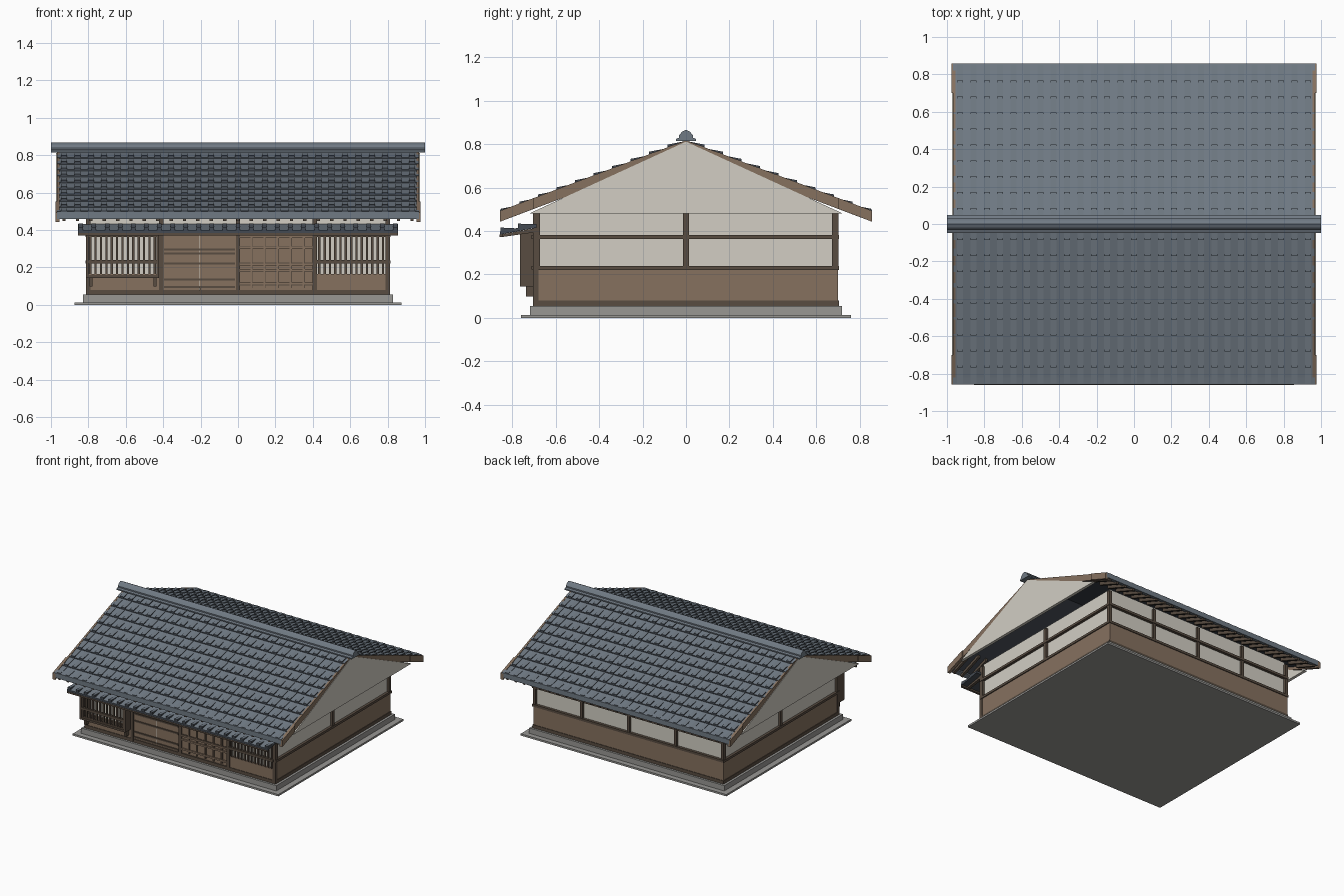
import bpy, bmesh

old = bpy.data.objects.get("Cube")
if old:
    bpy.data.objects.remove(old)


def material(name, r, g, b):
    lin = [((c / 255 + 0.055) / 1.055) ** 2.4 for c in (r, g, b)] + [1.0]
    m = bpy.data.materials.new(name)
    m.use_nodes = True
    m.diffuse_color = lin
    bsdf = next(n for n in m.node_tree.nodes if n.type == 'BSDF_PRINCIPLED')
    bsdf.inputs["Base Color"].default_value = lin
    bsdf.inputs["Roughness"].default_value = 0.8
    return m


PLASTER = material("plaster", 210, 206, 196)
WOOD = material("brown_wood", 134, 113, 95)
DARK = material("dark_wood", 88, 76, 65)
SLATE = material("slate", 112, 122, 132)
SHADE = material("dark_slate", 68, 74, 82)
STONE = material("stone", 152, 151, 148)


def prism(bm, pts, x0, x1):
    """Extrude a (y, z) outline along x."""
    a = [bm.verts.new((x0, y, z)) for y, z in pts]
    b = [bm.verts.new((x1, y, z)) for y, z in pts]
    bm.faces.new(a)
    bm.faces.new(b[::-1])
    for i in range(len(pts)):
        j = (i + 1) % len(pts)
        bm.faces.new((a[j], a[i], b[i], b[j]))


def finish(name, bm, *mats, rule=None):
    bmesh.ops.recalc_face_normals(bm, faces=bm.faces)
    if rule:
        for f in bm.faces:
            f.material_index = rule(f)
    me = bpy.data.meshes.new(name)
    bm.to_mesh(me)
    bm.free()
    for m in mats:
        me.materials.append(m)
    ob = bpy.data.objects.new(name, me)
    bpy.context.collection.objects.link(ob)
    return ob


def boxes(name, mat, *bounds):
    """Boxes given as (x0, x1, y0, y1, z0, z1)."""
    bm = bmesh.new()
    for x0, x1, y0, y1, z0, z1 in bounds:
        prism(bm, [(y0, z0), (y1, z0), (y1, z1), (y0, z1)], x0, x1)
    return finish(name, bm, mat)


def spread(a, b, n):
    return [a + (b - a) * i / (n - 1) for i in range(n)]


def steep(f):
    return 0 if f.normal.z > 0.5 else 1


# Stone footing and wall core
boxes("footing", STONE, (-.875, .875, -.76, .76, 0, .014), (-.83, .83, -.72, .72, .014, .055))
boxes("wall_core", PLASTER, (-.795, .795, -.685, .685, .055, .5))

# Side and back cladding, sills, rails and posts
boxes("cladding", WOOD, (-.808, -.79, -.7, .7, .08, .225), (.79, .808, -.7, .7, .08, .225),
      (-.808, .808, .68, .7, .08, .225))
boxes("sills", DARK, (-.812, .812, -.704, .704, .055, .08))
rails = []
for z in (.22, .363):
    rails += [(s - .01, s + .01, -.705, .705, z, z + .018) for s in (-.805, .805)]
    rails.append((-.815, .815, .685, .706, z, z + .018))
boxes("wall_rails", DARK, *rails)
posts = [(x - .012, x + .012, y - .014, y + .014, .23, .48) for x in (-.8, .8) for y in (-.688, 0, .688)]
posts += [(x - .012, x + .012, .68, .702, .23, .48) for x in (-.4, 0, .4)]
posts += [(x - .012, x + .012, -.706, -.68, .06, .48) for x in (-.8, -.41, 0, .41, .8)]
boxes("posts", DARK, *posts)
boxes("front_lintel", DARK, (-.812, .812, -.706, -.68, .37, .395))

# Sliding doors, with dark rails across
boxes("sliding_doors", WOOD, (-.398, -.207, -.698, -.68, .08, .37), (-.203, -.012, -.698, -.68, .08, .37))
boxes("door_rails", DARK, *[(-.395, -.015, -.705, -.69, z, z + .011) for z in (.09, .13, .215, .27, .29)])
boxes("door_meeting_strip", PLASTER, (-.207, -.203, -.702, -.69, .09, .37))

# Panelled shutters with a grid of battens
boxes("shutters", WOOD, (.012, .398, -.696, -.68, .08, .37))
grid = [(x - .004, x + .004, -.704, -.69, .09, .37) for x in spread(.07, .35, 5)]
grid += [(.012, .398, -.706, -.69, z, z + .012) for z in (.108, .18, .21, .3, .358)]
boxes("shutter_battens", WOOD, *grid)
boxes("shutter_shadow_lines", DARK, *[(.012, .398, -.7, -.69, z, z + .004) for z in (.104, .176, .222, .312)],
      *[(x + .004, x + .008, -.7, -.69, .09, .37) for x in spread(.07, .35, 5)])

# Lattice windows: one flush, one in a projecting bay
boxes("window_aprons", WOOD, (.422, .79, -.7, -.68, .08, .165), (-.79, -.422, -.7, -.68, .08, .165))


def lattice(name, x0, x1, y):
    bars = [(x - .006, x + .006, y, y + .012, .165, .375) for x in spread(x0 + .02, x1 - .02, 13)]
    bars += [(x0, x1, y - .006, y + .014, z, z + .018) for z in (.222, .363)]
    boxes(name, DARK, *bars)


lattice("flush_lattice", .415, .795, -.706)
lattice("bay_lattice", -.81, -.425, -.758)
boxes("bay_frame", DARK, (-.81, -.425, -.765, -.69, .145, .16), (-.81, -.425, -.765, -.69, .375, .4),
      (-.812, -.798, -.765, -.69, .145, .4), (-.437, -.423, -.765, -.69, .145, .4),
      *[(x - .008, x + .008, -.738, -.69, .098, .15) for x in (-.785, -.445)])
boxes("bay_apron", WOOD, (-.798, -.437, -.757, -.748, .155, .166))

# Small tiled canopy across the front
bm = bmesh.new()
prism(bm, [(-.69, .432), (-.858, .398), (-.858, .384), (-.69, .415)], -.855, .855)
for x in spread(-.84, .84, 25):
    prism(bm, [(-.69, .432), (-.775, .434), (-.775, .412)], x - .012, x + .012)
    prism(bm, [(-.775, .412), (-.855, .416), (-.855, .397)], x - .012, x + .012)
finish("canopy_tiles", bm, SLATE, SHADE, rule=steep)
bm = bmesh.new()
for x in spread(-.8, .8, 9):
    prism(bm, [(-.69, .414), (-.85, .385), (-.85, .372), (-.69, .395)], x - .01, x + .01)
prism(bm, [(-.845, .386), (-.86, .384), (-.86, .372), (-.845, .374)], -.855, .855)
finish("canopy_arms", bm, DARK)


# Main roof: stepped tile courses with raised ribs
def height(y):
    return .815 - .385 * y


COURSES, RUN = 10, .0852
for s, side in ((-1, "front"), (1, "back")):
    bm = bmesh.new()
    for k in range(COURSES):
        y0, y1 = k * RUN, (k + 1) * RUN
        z0, z1 = height(y0), height(y1)
        prism(bm, [(s * y0, z0 - .02), (s * y0, z0), (s * y1, z1 + .007), (s * y1, z1 - .02)], -.966, .966)
        for x in spread(-.93, .93, 27):
            prism(bm, [(s * y0, z0), (s * y1, z1 + .016), (s * y1, z1)], x - .016, x + .016)
    finish(side + "_roof_tiles", bm, SLATE, SHADE, rule=steep)

    # Eave band and rafter tails
    bm = bmesh.new()
    prism(bm, [(s * .82, .508), (s * .857, .498), (s * .857, .46), (s * .82, .47)], -.967, .967)
    finish(side + "_eave", bm, SLATE)
    bm = bmesh.new()
    for x in spread(-.93, .93, 27):
        prism(bm, [(s * y, height(y) - d) for y, d in ((.66, .018), (.846, .018), (.846, .042), (.66, .042))],
              x - .009, x + .009)
    finish(side + "_rafters", bm, DARK)

    # Barge boards, with thicker tails at the eave
    bm = bmesh.new()
    for e in (-1, 1):
        prism(bm, [(0, .818), (s * .857, .493), (s * .857, .443), (0, .768)], e * .955, e * .969)
        prism(bm, [(s * .70, .553), (s * .857, .493), (s * .857, .443), (s * .70, .503)], e * .955, e * .977)
    finish(side + "_barge_boards", bm, WOOD)

# Plaster gables, flush with the roof ends
bm = bmesh.new()
for e in (-1, 1):
    prism(bm, [(-.72, .482), (.72, .482), (0, .812)], e * .95, e * .972)
finish("gables", bm, PLASTER)

# Ridge cap
half = [(.047, .815), (.047, .824), (.033, .83), (.033, .84), (.018, .858)]
bm = bmesh.new()
prism(bm, half + [(0, .867)] + [(-y, z) for y, z in reversed(half)], -1, 1)
finish("ridge_cap", bm, SLATE)
